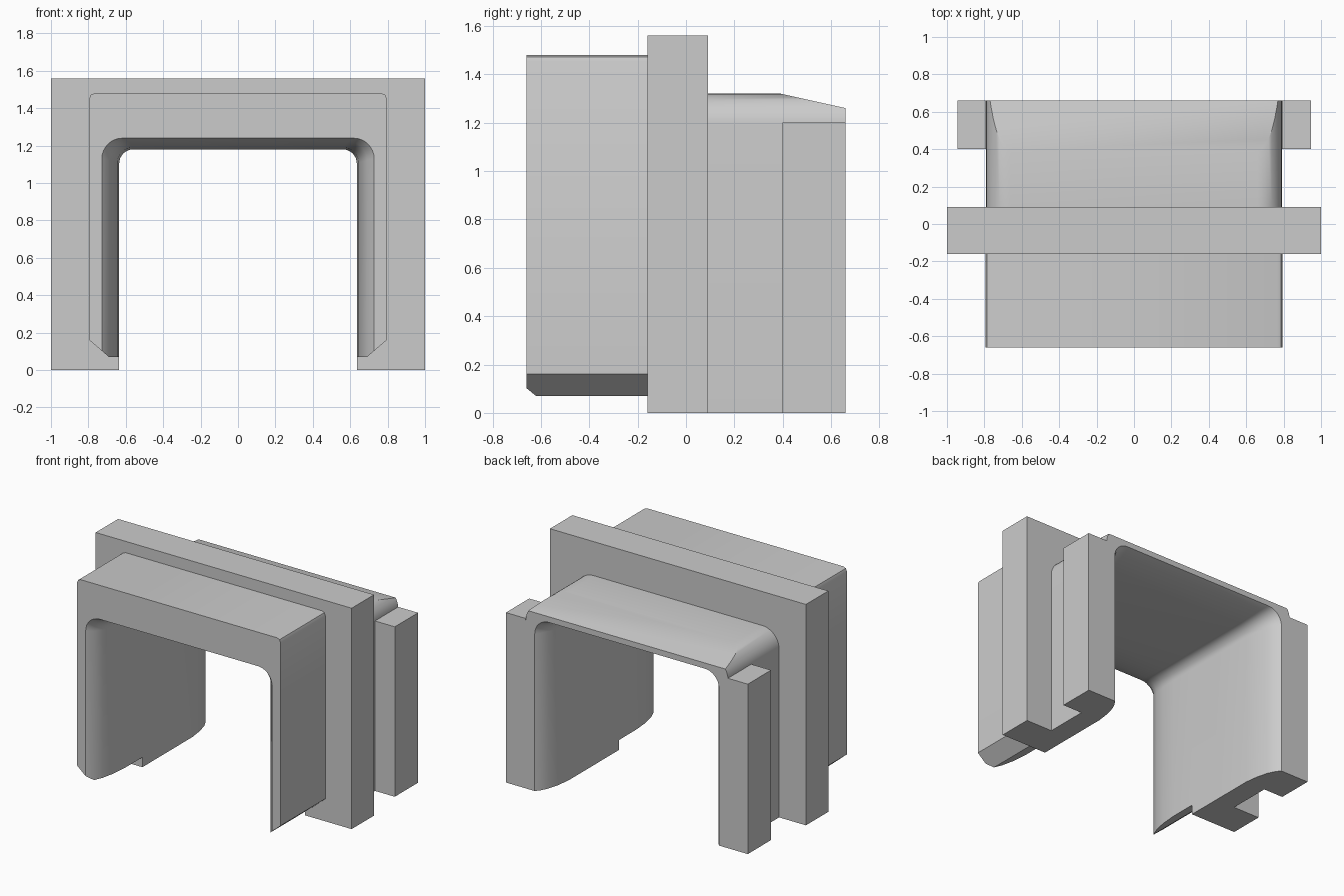
import bpy
import bmesh
import math

if "Cube" in bpy.data.objects:
    bpy.data.objects.remove(bpy.data.objects["Cube"], do_unlink=True)

grey = bpy.data.materials.new("plain grey")
grey.use_nodes = True
grey.diffuse_color = (0.6, 0.6, 0.6, 1)
grey.node_tree.nodes["Principled BSDF"].inputs["Base Color"].default_value = (0.6, 0.6, 0.6, 1)


def arch_outline(half, top, bottom, radius, steps, chamfer=(0, 0)):
    """Closed x-z outline with rounded top corners and optional cut bottom corners."""
    right = [(half - chamfer[0], bottom)]
    if chamfer[0]:
        right.append((half, bottom + chamfer[1]))
    for i in range(steps + 1):
        a = math.pi / 2 * i / steps
        right.append((half - radius + radius * math.cos(a), top - radius + radius * math.sin(a)))
    return right + [(-x, z) for x, z in reversed(right)]


def loft(name, rings):
    """Skin a series of (y, outline) sections and cap both ends."""
    bm = bmesh.new()
    loops = [[bm.verts.new((x, y, z)) for x, z in outline] for y, outline in rings]
    n = len(loops[0])
    for a, b in zip(loops, loops[1:]):
        for i in range(n):
            j = (i + 1) % n
            bm.faces.new((a[i], a[j], b[j], b[i]))
    bm.faces.new(loops[0])
    bm.faces.new(loops[-1])
    bmesh.ops.recalc_face_normals(bm, faces=bm.faces)
    mesh = bpy.data.meshes.new(name)
    bm.to_mesh(mesh)
    bm.free()
    mesh.materials.append(grey)
    obj = bpy.data.objects.new(name, mesh)
    bpy.context.collection.objects.link(obj)
    return obj


def box_outline(x0, x1, z0, z1):
    return [(x0, z0), (x1, z0), (x1, z1), (x0, z1)]


def extrude(name, outline, y0, y1):
    return loft(name, [(y0, outline), (y1, outline)])


# Stepped solid body: front collar, wide flange, rear sleeve
collar = extrude("front_collar", arch_outline(0.795, 1.48, 0.07, 0.028, 2, (0.105, 0.09)), -0.66, -0.16)
flange = extrude("wide_flange", box_outline(-1, 1, 0, 1.56), -0.16, 0.09)
sleeve = extrude("rear_sleeve", arch_outline(0.79, 1.32, 0, 0.13, 10), 0.09, 0.66)

# Sloping rear of the sleeve roof
bm = bmesh.new()
bm.from_mesh(sleeve.data)
cut = bmesh.ops.bisect_plane(bm, geom=bm.verts[:] + bm.edges[:] + bm.faces[:],
                             plane_co=(0, 0.39, 1.32), plane_no=(0, 0.06, 0.27), clear_outer=True)
bmesh.ops.holes_fill(bm, edges=[e for e in bm.edges if e.is_boundary])
bmesh.ops.recalc_face_normals(bm, faces=bm.faces)
bm.to_mesh(sleeve.data)
bm.free()

# Opening that flares out at both mouths: y, half width, height, corner radius
sections = [(-0.70, 0.77, 1.255, 0.12), (-0.66, 0.728, 1.24, 0.11), (-0.62, 0.69, 1.222, 0.10),
            (-0.56, 0.665, 1.205, 0.09), (-0.47, 0.645, 1.19, 0.08), (-0.35, 0.635, 1.18, 0.075),
            (0.40, 0.635, 1.18, 0.075), (0.50, 0.648, 1.187, 0.08), (0.58, 0.67, 1.2, 0.09),
            (0.63, 0.695, 1.21, 0.10), (0.66, 0.72, 1.22, 0.11), (0.70, 0.76, 1.235, 0.12)]
cutter = loft("opening_cutter", [(y, arch_outline(w, h, -0.1, r, 8)) for y, w, h, r in sections])
cutter.hide_render = True

bpy.ops.object.select_all(action="DESELECT")
for part in (collar, flange, sleeve):
    mod = part.modifiers.new("opening", "BOOLEAN")
    mod.operation = "DIFFERENCE"
    mod.solver = "EXACT"
    mod.object = cutter
    bpy.context.view_layer.objects.active = part
    part.select_set(True)
    bpy.ops.object.modifier_apply(modifier=mod.name)
    bpy.ops.object.shade_smooth_by_angle(angle=math.radians(30))
    part.select_set(False)
bpy.data.objects.remove(cutter, do_unlink=True)

# Rear side posts
for side, name in ((1, "left_rear_post"), (-1, "right_rear_post")):
    x0, x1 = sorted((side * 0.79, side * 0.945))
    extrude(name, box_outline(x0, x1, 0, 1.2), 0.40, 0.66)
